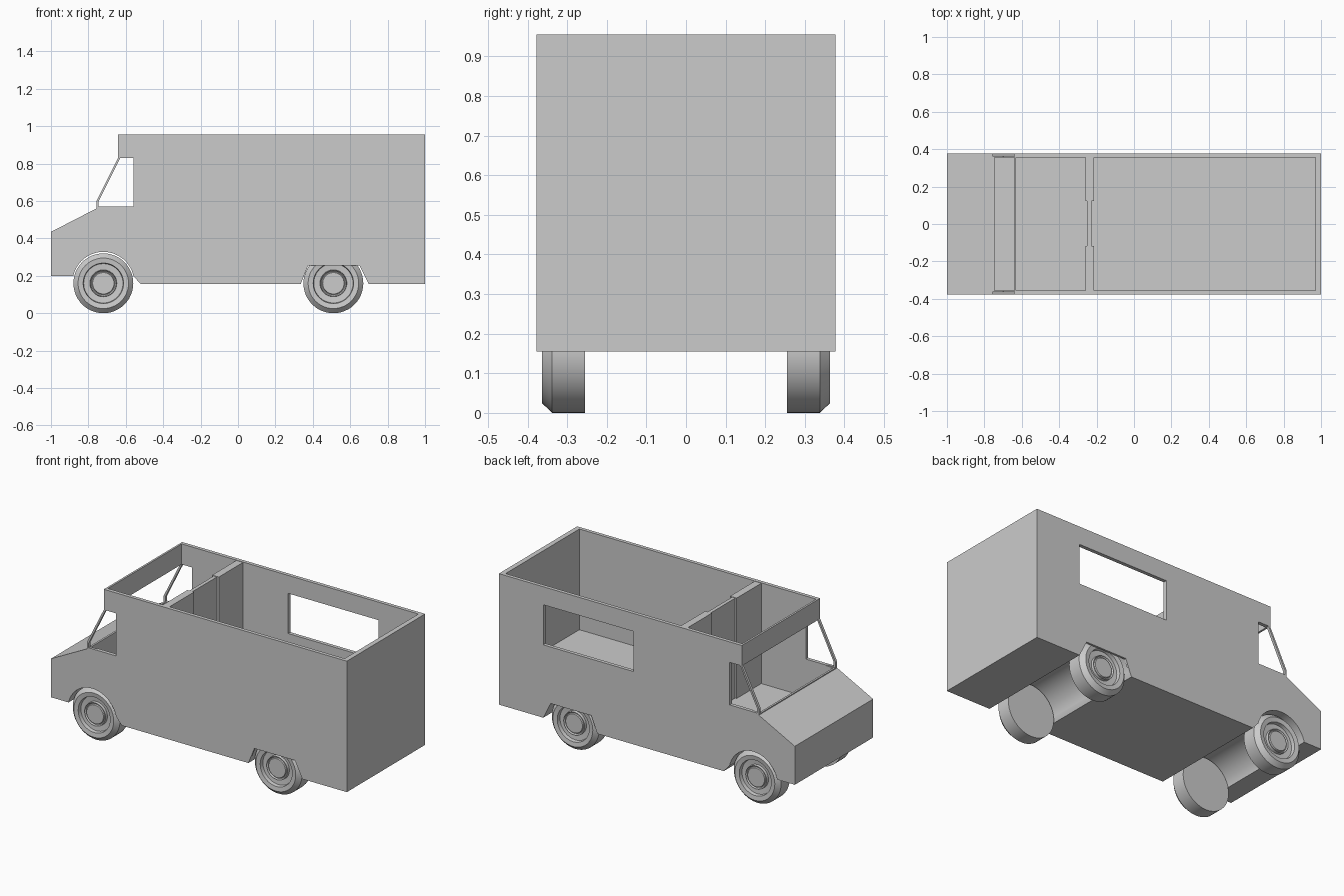
import bpy, bmesh, math

if "Cube" in bpy.data.objects:
    bpy.data.objects.remove(bpy.data.objects["Cube"])


def finish(name, bm):
    bmesh.ops.recalc_face_normals(bm, faces=bm.faces)
    me = bpy.data.meshes.new(name)
    bm.to_mesh(me)
    bm.free()
    ob = bpy.data.objects.new(name, me)
    bpy.context.collection.objects.link(ob)
    return ob


def prism(name, pts, y0, y1):
    """Extrude an x-z outline from y0 to y1."""
    bm = bmesh.new()
    face = bm.faces.new([bm.verts.new((x, y0, z)) for x, z in pts])
    ext = bmesh.ops.extrude_face_region(bm, geom=[face])
    moved = [v for v in ext["geom"] if isinstance(v, bmesh.types.BMVert)]
    bmesh.ops.translate(bm, verts=moved, vec=(0, y1 - y0, 0))
    return finish(name, bm)


def box(name, x0, x1, y0, y1, z0, z1):
    return prism(name, [(x0, z0), (x1, z0), (x1, z1), (x0, z1)], y0, y1)


def circle(cx, cz, r, n=48):
    return [(cx + r * math.cos(2 * math.pi * i / n), cz + r * math.sin(2 * math.pi * i / n))
            for i in range(n)]


def smooth(ob):
    bpy.ops.object.select_all(action='DESELECT')
    ob.select_set(True)
    bpy.context.view_layer.objects.active = ob
    bpy.ops.object.shade_smooth_by_angle(angle=math.radians(25))


def cut(ob, cutter):
    cutter.hide_render = True
    mod = ob.modifiers.new("cut", 'BOOLEAN')
    mod.operation = 'DIFFERENCE'
    mod.solver = 'EXACT'
    mod.object = cutter
    bpy.context.view_layer.objects.active = ob
    bpy.ops.object.modifier_apply(modifier=mod.name)
    bpy.data.objects.remove(cutter)


W, IN = 0.378, 0.356            # outer and inner half width
FRONT_X, REAR_X, AXLE_Z = -0.72, 0.51, 0.163

# Body shell from its side outline
body = prism("van_body", [
    (-1, .2), (-1, .435), (-.757, .56), (-.757, .6), (-.642, .83), (-.642, .955),
    (1, .955), (1, .155), (.70, .155), (.65, .255), (.375, .255), (.335, .155),
    (-.52, .155), (-.56, .2)], -W, W)

# Open-topped interior
cut(body, prism("interior_cutter", [
    (-.745, .34), (-.745, .598), (-.63, .828), (-.63, 1.1), (.97, 1.1), (.97, .34)], -IN, IN))
# Windscreen opening
cut(body, prism("windscreen_cutter", [
    (-.82, .566), (-.70, .566), (-.60, .83), (-.74, .83)], -.362, .362))
# Cab side windows
cut(body, prism("cab_window_cutter", [
    (-.745, .57), (-.745, .598), (-.63, .83), (-.56, .83), (-.56, .57)], -.5, .5))
# Serving window in the back side
cut(body, box("serving_window_cutter", .09, .70, .3, .5, .6, .845))
# Wheel tunnels: front goes through the sides, rear stays behind the skirts
cut(body, prism("front_arch_cutter", circle(FRONT_X, AXLE_Z, .165), -.5, .5))
cut(body, prism("rear_arch_cutter", circle(REAR_X, AXLE_Z, .166), -.366, .366))
smooth(body)

# Bulkhead halves with a recessed door between
box("bulkhead_right", -.26, -.215, -IN, -.118, .34, .953)
box("bulkhead_left", -.26, -.215, .122, IN, .34, .953)
box("bulkhead_door", -.25, -.228, -.118, .122, .34, .95)


def wheel(name, cx, side):
    """Lathe a tyre and hub; profile is (radius, distance from centreline)."""
    prof = [(0, .352), (.057, .352), (.06, .345), (.064, .345), (.07, .352), (.072, .335),
            (.105, .338), (.108, .360), (.135, .364), (.16, .338), (.16, .255), (0, .255)]
    bm = bmesh.new()
    vs = [bm.verts.new((cx + r, side * d, AXLE_Z)) for r, d in prof]
    es = [bm.edges.new(p) for p in zip(vs, vs[1:])]
    bmesh.ops.spin(bm, geom=vs + es, cent=(cx, 0, AXLE_Z), axis=(0, 1, 0),
                   angle=2 * math.pi, steps=48)
    bmesh.ops.remove_doubles(bm, verts=bm.verts, dist=1e-4)
    bmesh.ops.translate(bm, verts=bm.verts, vec=(0, 0, .16 - AXLE_Z))
    smooth(finish(name, bm))


# Four wheels
for end, cx in (("front", FRONT_X), ("rear", REAR_X)):
    for label, side in (("right", -1), ("left", 1)):
        wheel(f"{end}_wheel_{label}", cx, side)
